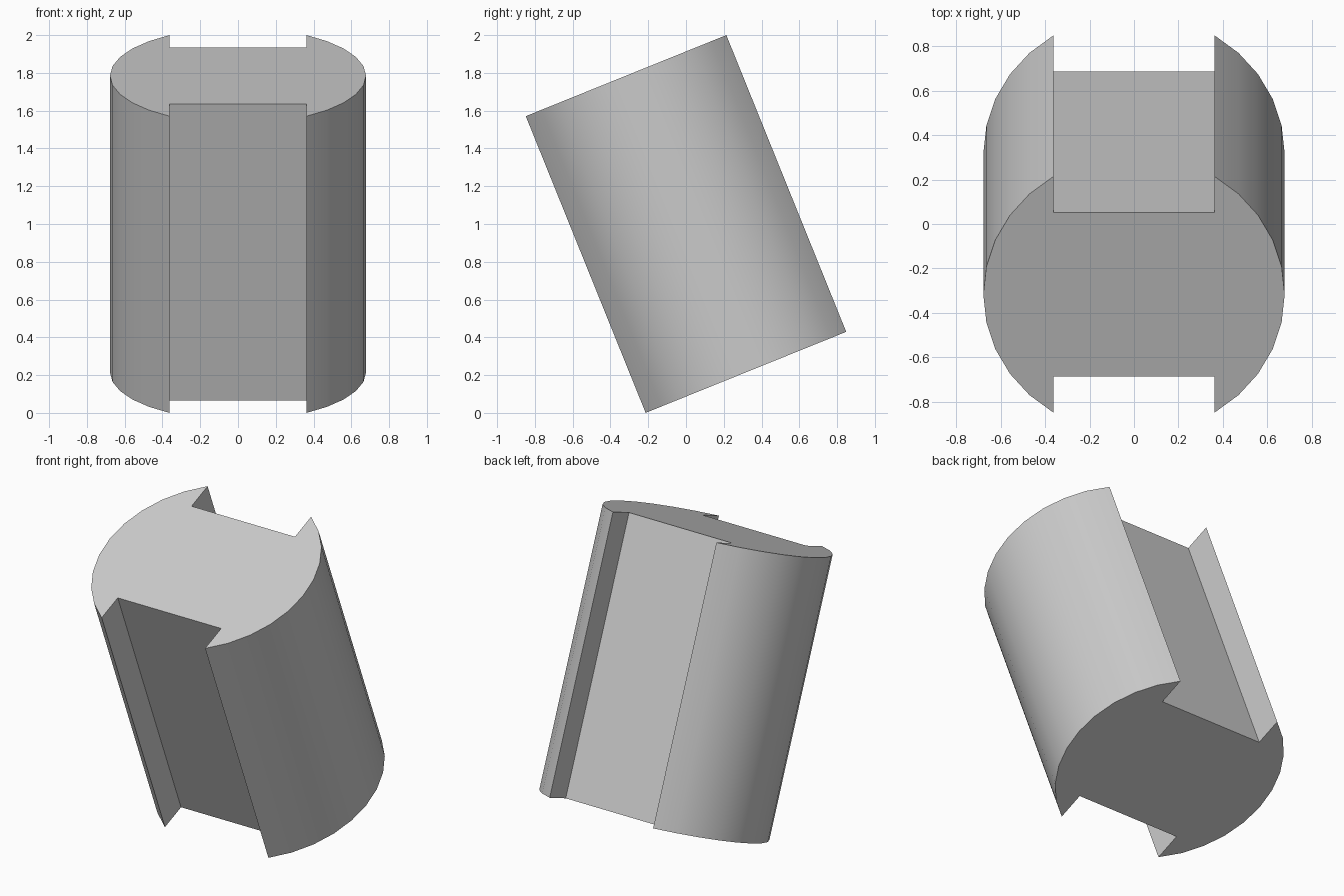
import bpy, bmesh
from math import sin, cos, asin, radians
from mathutils import Matrix

cube = bpy.data.objects.get("Cube")
if cube:
    bpy.data.objects.remove(cube, do_unlink=True)

RADIUS, LENGTH, TILT = 0.678, 1.694, radians(22)
SLOT_HALF, SLOT_FLOOR, STEPS = 0.363, 0.399, 10

# Plain grey material
grey = bpy.data.materials.new("plain grey")
grey.use_nodes = True
colour = (0.6, 0.6, 0.6, 1)
grey.diffuse_color = colour
grey.node_tree.nodes["Principled BSDF"].inputs["Base Color"].default_value = colour

# Cross-section: two round flanks joined by the two slot floors
sweep = asin((RADIUS**2 - SLOT_HALF**2) ** 0.5 / RADIUS)
flank = [(RADIUS * cos(a), RADIUS * sin(a))
         for a in (sweep * (2 * i / STEPS - 1) for i in range(STEPS + 1))]
half = [(SLOT_HALF, -SLOT_FLOOR)] + flank + [(SLOT_HALF, SLOT_FLOOR)]
profile = half + [(-x, -y) for x, y in half]

# Extrude the section along its axis, then lean it forward
bm = bmesh.new()
base = bm.faces.new([bm.verts.new((x, y, -LENGTH / 2)) for x, y in profile])
top = bmesh.ops.extrude_face_region(bm, geom=[base], use_keep_orig=True)["geom"]
bmesh.ops.translate(bm, vec=(0, 0, LENGTH),
                    verts=[v for v in top if isinstance(v, bmesh.types.BMVert)])
bmesh.ops.recalc_face_normals(bm, faces=bm.faces)
bmesh.ops.transform(bm, verts=bm.verts,
                    matrix=Matrix.Translation((0, 0, 1)) @ Matrix.Rotation(TILT, 4, "X"))

mesh = bpy.data.meshes.new("slotted_cylinder")
bm.to_mesh(mesh)
bm.free()
mesh.materials.append(grey)
body = bpy.data.objects.new("slotted_cylinder", mesh)
bpy.context.collection.objects.link(body)

# Smooth flanks, sharp slots and ends
bpy.ops.object.select_all(action="DESELECT")
body.select_set(True)
bpy.context.view_layer.objects.active = body
bpy.ops.object.shade_smooth_by_angle(angle=radians(30))
